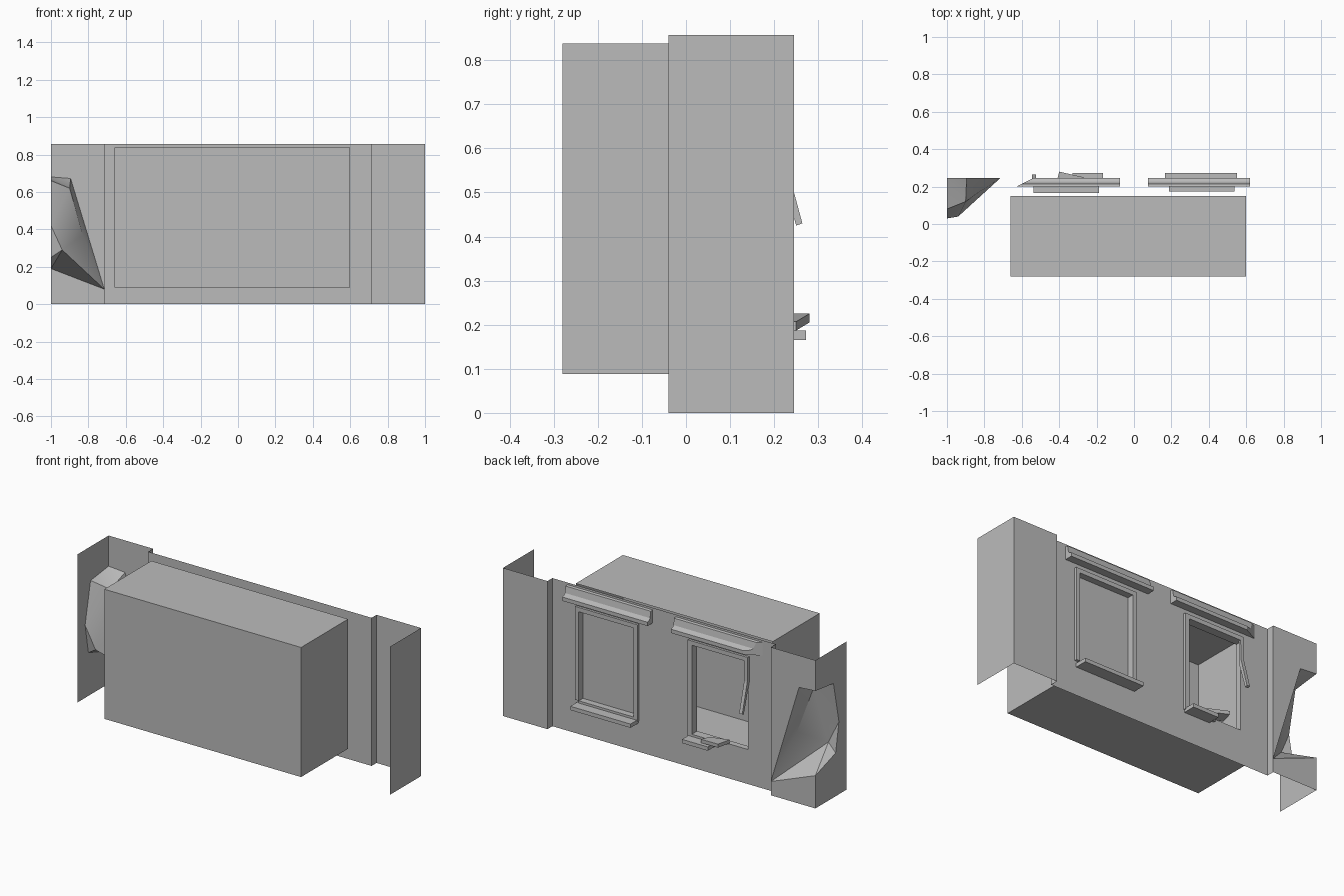
import bpy, bmesh

cube = bpy.data.objects.get("Cube")
if cube:
    bpy.data.objects.remove(cube, do_unlink=True)

concrete = bpy.data.materials.new("concrete_grey")
concrete.use_nodes = True
GREY = (0.5, 0.5, 0.5, 1)
concrete.diffuse_color = GREY
concrete.node_tree.nodes["Principled BSDF"].inputs["Base Color"].default_value = GREY


def build(name, verts, faces, recalc=True):
    """Make one mesh object from points and faces."""
    bm = bmesh.new()
    vs = [bm.verts.new(v) for v in verts]
    for f in faces:
        bm.faces.new([vs[i] for i in f])
    if recalc:
        bmesh.ops.recalc_face_normals(bm, faces=bm.faces)
    mesh = bpy.data.meshes.new(name)
    bm.to_mesh(mesh)
    bm.free()
    mesh.materials.append(concrete)
    obj = bpy.data.objects.new(name, mesh)
    bpy.context.collection.objects.link(obj)
    return obj


def prism(name, start, end):
    """Join two matching end outlines into a closed solid."""
    n = len(start)
    faces = [tuple(range(n)), tuple(range(n, 2 * n))]
    faces += [(i, (i + 1) % n, (i + 1) % n + n, i + n) for i in range(n)]
    return build(name, list(start) + list(end), faces)


def block(name, x, y, z):
    """Axis-aligned box from three ranges."""
    ends = [[(px, y[0], z[0]), (px, y[1], z[0]), (px, y[1], z[1]), (px, y[0], z[1])] for px in x]
    return prism(name, *ends)


TOP = 0.857
WALL, FACE, REAR = 0.2, 0.245, -0.04     # depths of wall, pilaster and flange edge
PIL = 0.715                              # inner edge of the pilasters
IN0, IN1 = 0.187, 0.537                  # window opening
OUT0, OUT1 = 0.16, 0.56                  # window surround
SILL, HEAD = 0.2, 0.715

# Main wall as a grid with both window openings left out
xs = [PIL, IN1, IN0, -IN0, -IN1, -PIL]
zs = [0, SILL, HEAD, TOP]
verts = [(x, WALL, z) for z in zs for x in xs]
faces = []
for r in range(3):
    for c in range(5):
        if r == 1 and c in (1, 3):
            continue
        a = r * 6 + c
        faces.append((a, a + 1, a + 7, a + 6))
build("main_wall", verts, faces, False)

# Intact pilaster with its return flange
path = [(PIL, WALL), (PIL, FACE), (1, FACE), (1, REAR)]
verts = [(x, y, z) for z in (0, TOP) for x, y in path]
build("intact_pilaster", verts, [(i + 1, i, i + 4, i + 5) for i in range(3)], False)

# Damaged pilaster: the rim of the broken hole is shared with the cavity
rim = [(-1, FACE, 0.68), (-0.895, FACE, 0.672), (-PIL, FACE, 0.08), (-1, FACE, 0.19),
       (-1, 0.06, 0.25), (-1, 0.03, 0.42), (-1, 0.08, 0.66)]
shell = [(-1, FACE, TOP), (-PIL, FACE, TOP), (-PIL, FACE, 0), (-1, FACE, 0),
         (-1, REAR, TOP), (-1, REAR, 0), (-PIL, WALL, TOP), (-PIL, WALL, 0)]
build("damaged_pilaster", rim + shell, [
    (7, 8, 2, 1, 0), (2, 9, 10, 3),
    (11, 7, 0, 6, 5), (11, 5, 4, 12), (12, 4, 3, 10),
    (8, 13, 14, 9, 2)])
hollow = [(-0.9, 0.12, 0.62), (-0.83, 0.17, 0.37), (-0.94, 0.04, 0.29)]
cavity = build("broken_cavity", rim + hollow, [
    (0, 1, 7), (0, 7, 6), (1, 2, 8), (1, 8, 7), (7, 8, 9), (7, 9, 5),
    (7, 5, 6), (2, 3, 9), (2, 9, 8), (3, 4, 9), (4, 5, 9)])
bpy.context.view_layer.objects.active = cavity
cavity.select_set(True)
bpy.ops.object.shade_smooth_by_angle(angle=0.6)

# Room behind the windows, open towards the wall
room = [(x, y, z) for y in (-0.28, 0.15) for x, z in
        ((-0.66, 0.088), (0.6, 0.088), (0.6, 0.838), (-0.66, 0.838))]
build("room_box", room, [(0, 1, 2, 3)] + [(i, i + 4, (i + 1) % 4 + 4, (i + 1) % 4) for i in range(4)], False)

# Window reveals, surrounds, lintels
section = [(0.2, 0.845), (0.215, 0.842), (0.222, 0.805), (0.23, 0.795),
           (0.245, 0.79), (0.245, 0.768), (0.2, 0.768)]
for side, s, depth in (("intact", 1, 0.175), ("broken", -1, 0.165)):
    corners = [(IN0, SILL), (IN1, SILL), (IN1, HEAD), (IN0, HEAD)]
    ring = [(s * x, y, z) for y in (WALL, depth) for x, z in corners]
    build(side + "_window_reveal", ring,
          [(i, (i + 1) % 4, (i + 1) % 4 + 4, i + 4) for i in range(4)])
    thick = (WALL, 0.214)
    block(side + "_inner_jamb", (s * OUT0, s * IN0), thick, (SILL, 0.74))
    block(side + "_head_trim", (s * IN0, s * IN1), thick, (HEAD, 0.74))
    block(side + "_bottom_trim", (s * OUT0, s * (IN1 if s > 0 else 0.36)), thick, (0.18, SILL))
    near = [(s * 0.075, y, z) for y, z in section]
    # The broken lintel ends in a slanted fracture
    far = [(0.62 if s > 0 else -0.54 - 2 * (FACE - y), y, z) for y, z in section]
    prism(side + "_lintel", near, far)

# Pane and remaining trim of the intact window
build("window_pane", [(x, 0.176, z) for x, z in corners], [(1, 0, 3, 2)], False)
block("intact_outer_jamb", (IN1, OUT1), (WALL, 0.214), (SILL, 0.74))
block("intact_sill", (0.165, 0.55), (WALL, 0.272), (0.165, 0.187))

# Broken window: bent jamb strip and snapped sill
bent = [(0.2, 0.74), (0.214, 0.74), (0.218, 0.6), (0.264, 0.43), (0.25, 0.425), (0.2, 0.59)]
prism("bent_outer_jamb", [(-0.525, y, z) for y, z in bent], [(-0.545, y, z) for y, z in bent])
block("broken_sill", (-0.33, -0.165), (WALL, 0.272), (0.165, 0.187))


def sill_end(x, y, z):
    return [(x, WALL, z), (x + 0.02, y, z), (x + 0.02, y, z + 0.02), (x, WALL, z + 0.02)]


prism("loose_sill_piece", sill_end(-0.29, 0.25, 0.187), sill_end(-0.42, 0.28, 0.205))
